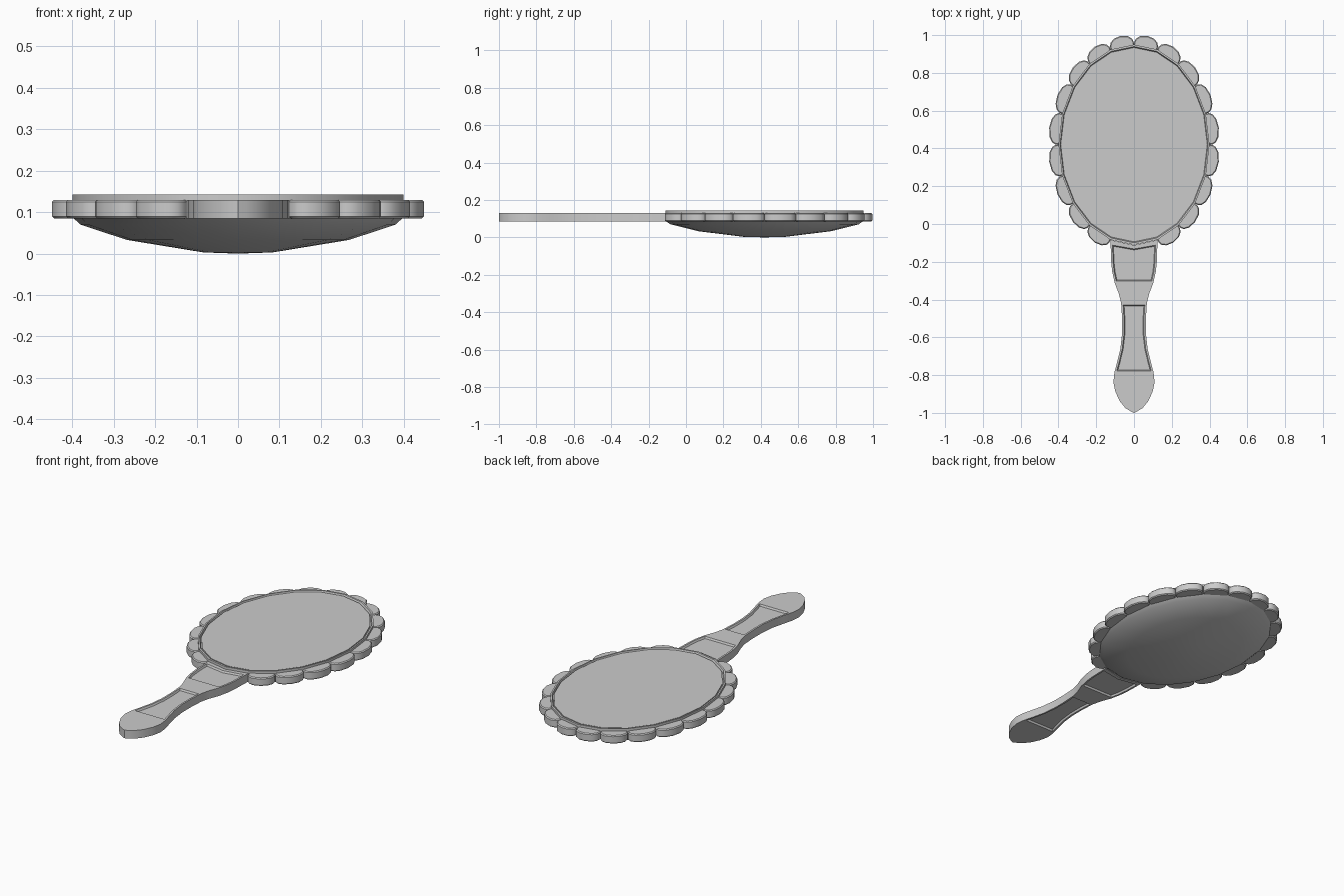
import bpy, bmesh, math
from mathutils import Vector

if "Cube" in bpy.data.objects:
    bpy.data.objects.remove(bpy.data.objects["Cube"])

N = 20                                  # sides of the oval
CY, RX, RY = 0.42, 0.40, 0.53           # oval centre and radii
Z0, Z1 = 0.085, 0.13                    # thickness of handle and petals


def oval(i, s=1.0, z=0.0):
    a = 2 * math.pi * i / N
    return Vector((RX * s * math.sin(a), CY + RY * s * math.cos(a), z))


def finish(bm, name, angle=35, bevel=0):
    bmesh.ops.recalc_face_normals(bm, faces=bm.faces[:])
    me = bpy.data.meshes.new(name)
    bm.to_mesh(me)
    bm.free()
    ob = bpy.data.objects.new(name, me)
    bpy.context.collection.objects.link(ob)
    if bevel:
        m = ob.modifiers.new("bevel", 'BEVEL')
        m.width, m.segments, m.limit_method = bevel, 1, 'ANGLE'
        m.angle_limit = math.radians(50)
    bpy.ops.object.select_all(action='DESELECT')
    ob.select_set(True)
    bpy.context.view_layer.objects.active = ob
    bpy.ops.object.shade_smooth_by_angle(angle=math.radians(angle))
    return ob


# Domed back with raised rim, as rings of (scale, z)
bm = bmesh.new()
rings = [[bm.verts.new(oval(i, s, z)) for i in range(N)] for s, z in
         [(0.21, 0.003), (0.67, 0.033), (0.95, 0.07), (1, 0.088),
          (1, 0.143), (0.98, 0.143), (0.97, 0.132)]]
tip = bm.verts.new((0, CY, 0))
for i in range(N):
    j = (i + 1) % N
    bm.faces.new((tip, rings[0][i], rings[0][j]))
    for a, b in zip(rings, rings[1:]):
        bm.faces.new((a[i], a[j], b[j], b[i]))
bm.faces.new(rings[-1])
finish(bm, "domed_back_and_rim")

# Flat mirror glass inside the rim
bm = bmesh.new()
low = [bm.verts.new(oval(i, 0.96, 0.13)) for i in range(N)]
top = [bm.verts.new(oval(i, 0.96, 0.139)) for i in range(N)]
bm.faces.new(low)
bm.faces.new(top)
for i in range(N):
    j = (i + 1) % N
    bm.faces.new((low[i], low[j], top[j], top[i]))
finish(bm, "mirror_glass", 20)

# Scalloped petals on every side but the two above the handle
PETAL = [(0, -0.01), (0.0, 0.016), (0.06, 0.035), (0.22, 0.052), (0.5, 0.06),
         (0.78, 0.052), (0.94, 0.035), (1, 0.016), (1, -0.01)]
bm = bmesh.new()
for i in range(N):
    if i in (N // 2 - 1, N // 2):
        continue
    a, b = oval(i), oval(i + 1)
    out = Vector((a.y - b.y, b.x - a.x, 0)).normalized()
    if out.dot((a + b) / 2 - Vector((0, CY, 0))) < 0:
        out = -out
    # sides fan outwards along the oval radius
    ra, rb = [(p - Vector((0, CY, 0))).normalized() for p in (a, b)]
    pts = [a.lerp(b, t) + d * (ra.lerp(rb, t) * 0.4 + out * 0.6)
           for t, d in PETAL]
    low = [bm.verts.new((p.x, p.y, Z0)) for p in pts]
    top = [bm.verts.new((p.x, p.y, Z1)) for p in pts]
    bm.faces.new(low)
    bm.faces.new(top)
    for k in range(len(pts)):
        m = (k + 1) % len(pts)
        bm.faces.new((low[k], low[m], top[m], top[k]))
finish(bm, "petal_edge", 40, 0.005)

# Handle: rows of (y, half width, y at the centre line)
ROWS = [(-0.085, 0.124, -0.112), (-0.10, 0.124, -0.122), (-0.20, 0.121, -0.20),
        (-0.255, 0.115, -0.255), (-0.312, 0.102, -0.312), (-0.37, 0.080, -0.37),
        (-0.42, 0.068, -0.42), (-0.50, 0.063, -0.50), (-0.58, 0.063, -0.58),
        (-0.66, 0.072, -0.66), (-0.73, 0.089, -0.73), (-0.787, 0.104, -0.787),
        (-0.84, 0.109, -0.84), (-0.89, 0.098, -0.89), (-0.94, 0.074, -0.94),
        (-0.975, 0.045, -0.98), (-0.99, 0.02, -1.0)]
PANELS = [(1, 4), (6, 11)]
bm = bmesh.new()
strips = []
grids = []
for z in (Z0, Z1):
    g = [[bm.verts.new((-w, y, z)), bm.verts.new((0, yc, z)),
          bm.verts.new((w, y, z))] for y, w, yc in ROWS]
    f = [[bm.faces.new((r[c], r[c + 1], q[c + 1], q[c])) for c in (0, 1)]
         for r, q in zip(g, g[1:])]
    grids.append(g)
    strips.append(f)
edge = [[r[0] for r in g] + [g[-1][1]] + [r[2] for r in reversed(g)] + [g[0][1]]
        for g in grids]
for k in range(len(edge[0])):
    m = (k + 1) % len(edge[0])
    bm.faces.new((edge[0][k], edge[0][m], edge[1][m], edge[1][k]))
bmesh.ops.recalc_face_normals(bm, faces=bm.faces[:])

# Sunken panels on both faces of the handle
for f in strips:
    for s, e in PANELS:
        region = [q for row in f[s:e] for q in row]
        bmesh.ops.inset_region(bm, faces=region, thickness=0.010,
                               use_even_offset=True, use_boundary=True)
        bmesh.ops.inset_region(bm, faces=region, thickness=0.005, depth=-0.010,
                               use_even_offset=True, use_boundary=True)
finish(bm, "handle", 30)
